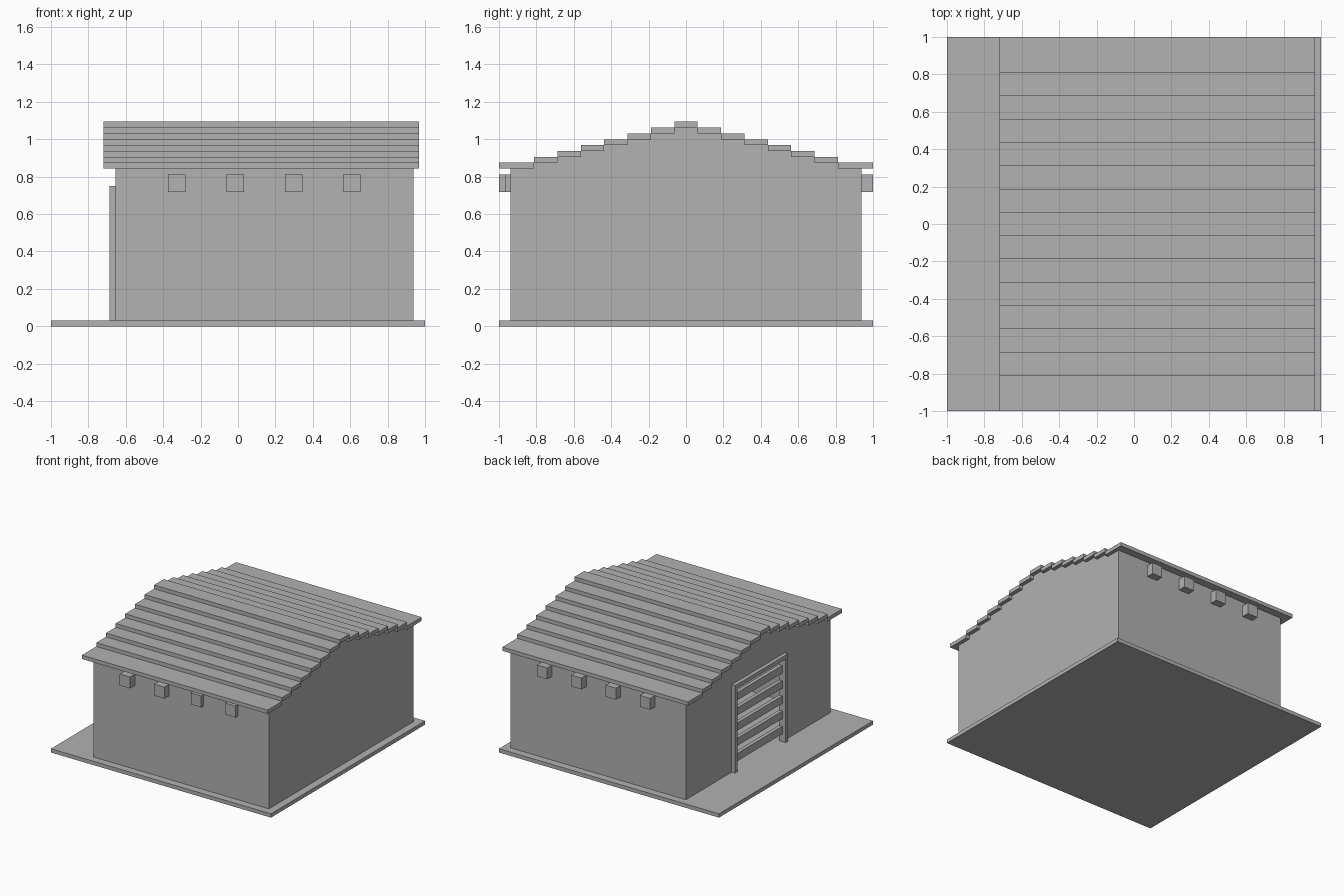
import bpy
import bmesh

U = 1 / 32  # building module: every size is a multiple of this

cube = bpy.data.objects.get("Cube")
if cube:
    bpy.data.objects.remove(cube, do_unlink=True)

grey = bpy.data.materials.new("plain grey")
grey.use_nodes = True
COLOUR = (0.445, 0.445, 0.445, 1)
grey.diffuse_color = COLOUR
grey.node_tree.nodes["Principled BSDF"].inputs["Base Color"].default_value = COLOUR


def finish(name, bm):
    bmesh.ops.recalc_face_normals(bm, faces=bm.faces)
    mesh = bpy.data.meshes.new(name)
    bm.to_mesh(mesh)
    bm.free()
    mesh.materials.append(grey)
    obj = bpy.data.objects.new(name, mesh)
    bpy.context.collection.objects.link(obj)
    return obj


def box(name, x, y, z):
    """Box from (low, high) ranges given in modules."""
    bm = bmesh.new()
    bmesh.ops.create_cube(bm, size=1)
    for v in bm.verts:
        v.co = [U * (r[0] if c < 0 else r[1]) for c, r in zip(v.co, (x, y, z))]
    return finish(name, bm)


def gable(name, x, outline):
    """Extrude a (y, z) outline along x."""
    bm = bmesh.new()
    face = bm.faces.new([bm.verts.new((x[0] * U, y * U, z * U)) for y, z in outline])
    ext = bmesh.ops.extrude_face_region(bm, geom=[face])
    for item in ext["geom"]:
        if isinstance(item, bmesh.types.BMVert):
            item.co.x = x[1] * U
    return finish(name, bm)


# Ground slab
box("ground_slab", (-32, 32), (-32, 32), (0, 1))

# Stepped roof: ridge board, then boards going down both sides
ROOF_X = (-23, 31)
edges = [2 + 4 * i for i in range(7)] + [32]
box("roof_ridge", ROOF_X, (-2, 2), (34, 35))
for i in range(7):
    top = 34 - i
    inner, outer = edges[i], edges[i + 1]
    box(f"roof_board_left_{i}", ROOF_X, (inner, outer), (top - 1, top))
    box(f"roof_board_right_{i}", ROOF_X, (-outer, -inner), (top - 1, top))

# End walls rise in steps to the underside of the roof
half = []
for i, y in enumerate(edges[:-1]):
    half += [(y, 34 - i), (y, 33 - i)]
half += [(30, 27), (30, 1)]
steps = [(-y, z) for y, z in reversed(half)] + half
gable("back_end_wall", (29, 30), steps)
doorway = [(10, 1), (10, 23), (-10, 23), (-10, 1)]
gable("door_end_wall", (-21, -20), steps + doorway)

# Long walls with small projecting blocks under the eaves
for side, sign in (("front", -1), ("rear", 1)):
    box(f"{side}_wall", (-20, 29), sorted((29 * sign, 30 * sign)), (1, 27))
    for i in range(4):
        x = -12 + 10 * i
        reach = 31 if sign < 0 and i > 1 else 32
        box(f"{side}_vent_block_{i}", (x, x + 3),
            sorted((30 * sign, reach * sign)), (23, 26))

# Door frame and slatted shutter
for side, sign in (("left", -1), ("right", 1)):
    box(f"door_post_{side}", (-22, -21), sorted((10 * sign, 11 * sign)), (1, 24))
box("door_lintel", (-22, -21), (-10, 10), (23, 24))
for i in range(5):
    z = 3 + 4 * i
    box(f"door_slat_{i}", (-21, -20), (-10, 10), (z, z + 2))
